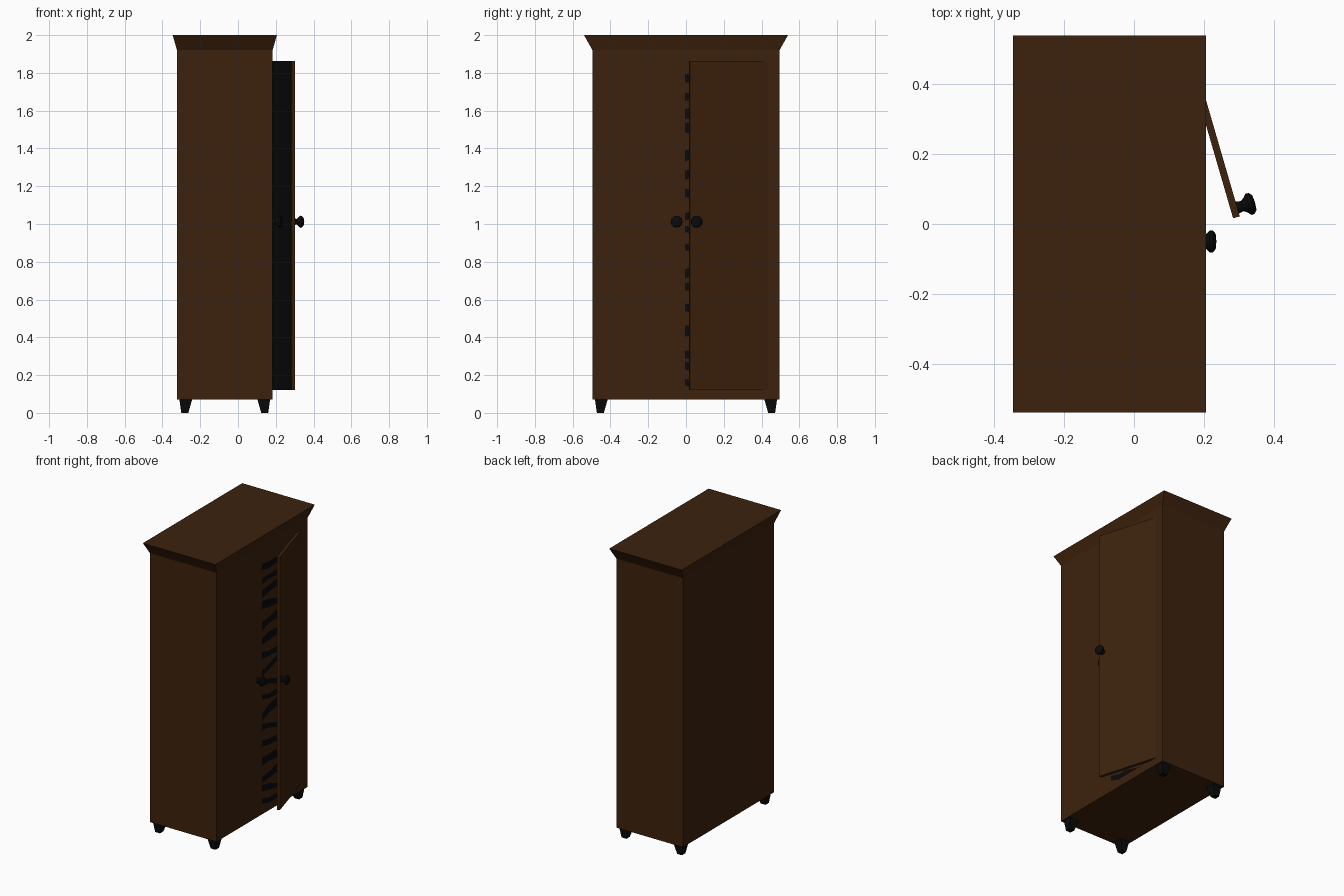
import bpy, bmesh, math, random
from mathutils import Matrix, Vector

random.seed(4)
if "Cube" in bpy.data.objects:
    bpy.data.objects.remove(bpy.data.objects["Cube"])


def material(name, rgb):
    m = bpy.data.materials.new(name)
    m.use_nodes = True
    m.diffuse_color = (*rgb, 1)
    m.node_tree.nodes["Principled BSDF"].inputs["Base Color"].default_value = (*rgb, 1)
    return m


WOOD = material("dark brown wood", (0.046, 0.016, 0.004))
BLACK = material("black", (0.003, 0.003, 0.003))


def finish(name, bm, *mats, smooth=False):
    bmesh.ops.recalc_face_normals(bm, faces=bm.faces)
    mesh = bpy.data.meshes.new(name)
    bm.to_mesh(mesh)
    bm.free()
    for m in mats:
        mesh.materials.append(m)
    ob = bpy.data.objects.new(name, mesh)
    bpy.context.collection.objects.link(ob)
    if smooth:
        bpy.ops.object.select_all(action="DESELECT")
        ob.select_set(True)
        bpy.context.view_layer.objects.active = ob
        bpy.ops.object.shade_smooth_by_angle(angle=math.radians(40))
    return ob


def frustum(low, high, z0, z1):
    """Block between two rectangles, each (x0, x1, y0, y1)."""
    bm = bmesh.new()
    rings = []
    for (x0, x1, y0, y1), z in ((low, z0), (high, z1)):
        rings.append([bm.verts.new((x, y, z)) for x, y in
                      ((x0, y0), (x1, y0), (x1, y1), (x0, y1))])
    a, b = rings
    bm.faces.new(a)
    bm.faces.new(b)
    for i in range(4):
        j = (i + 1) % 4
        bm.faces.new((a[i], a[j], b[j], b[i]))
    return bm


# Cabinet body and flared cornice
FRONT, BACK, HALF = 0.183, -0.323, 0.495
BOTTOM, NECK = 0.07, 1.92
plan = (BACK, FRONT, -HALF, HALF)
finish("cabinet_body", frustum(plan, plan, BOTTOM, NECK), WOOD)
wide = (BACK - 0.023, FRONT + 0.023, -0.54, 0.54)
finish("cornice", frustum(plan, wide, NECK, 2.0), WOOD)

# Four tapered feet, mirrored about the cabinet centre
middle = (FRONT + BACK) / 2
for sx, x_name in ((1, "front"), (-1, "back")):
    for sy, y_name in ((1, "left"), (-1, "right")):
        def foot_plan(outer, inner):
            xs = sorted(middle + sx * (0.253 - d) for d in (outer, inner))
            ys = sorted(sy * (HALF - d) for d in (outer, inner))
            return (*xs, *ys)
        finish(f"{x_name}_{y_name}_foot",
               frustum(foot_plan(0.023, 0.06), foot_plan(0.013, 0.08), 0, BOTTOM), BLACK)

# Doorway behind the open door: irregular black bands on the wood
DOOR_LOW, DOOR_HIGH = 0.122, 1.862
bm = bmesh.new()
columns = [-0.004, 0.07, 0.15, 0.24, 0.33]
z = DOOR_LOW
while z < DOOR_HIGH - 0.09:
    height = random.uniform(0.04, 0.065)
    tilt = random.uniform(-0.3, 0.3)
    pairs = []
    for y in columns:
        mid = z + height / 2 + tilt * (y - 0.08) + random.uniform(-0.008, 0.008)
        half = height / 2 * random.uniform(0.7, 1.1)
        ends = [min(max(mid + s * half, DOOR_LOW), DOOR_HIGH) for s in (-1, 1)]
        pairs.append([bm.verts.new((FRONT + 0.002, y, e)) for e in ends])
    for p, q in zip(pairs, pairs[1:]):
        bm.faces.new((p[0], q[0], q[1], p[1]))
    z += height + random.uniform(0.035, 0.065)
finish("doorway_bands", bm, BLACK)

# Open door, with a black inner face
hinge, tip = Vector((FRONT, 0.435, 0)), Vector((0.303, 0.022, 0))
along = (tip - hinge).normalized()
outward = Vector((-along.y, along.x, 0))
length, THICK = (tip - hinge).length, 0.02
bm = frustum((0, length, -THICK, 0), (0, length, -THICK, 0), DOOR_LOW, DOOR_HIGH)
bmesh.ops.recalc_face_normals(bm, faces=bm.faces)
for f in bm.faces:
    f.material_index = 1 if f.normal.y < -0.9 else 0
frame = Matrix((along, outward, Vector((0, 0, 1)))).transposed().to_4x4()
bm.transform(Matrix.Translation(hinge) @ frame)
finish("open_door", bm, WOOD, BLACK)


# Turned knobs
def knob(name, base, direction):
    profile = [(0.018, -0.002), (0.015, 0.015), (0.022, 0.025), (0.032, 0.034),
               (0.031, 0.043), (0.022, 0.051), (0, 0.053)]
    bm = bmesh.new()
    vs = [bm.verts.new((r, 0, h)) for r, h in profile]
    edges = [bm.edges.new(pair) for pair in zip(vs, vs[1:])]
    bmesh.ops.spin(bm, geom=vs + edges, cent=(0, 0, 0), axis=(0, 0, 1),
                   angle=math.tau, steps=12)
    bmesh.ops.remove_doubles(bm, verts=bm.verts, dist=0.0001)
    turn = direction.to_track_quat("Z", "Y").to_matrix().to_4x4()
    bm.transform(Matrix.Translation(base) @ turn)
    finish(name, bm, BLACK, smooth=True)


KNOB_Z = 1.012
knob("closed_door_knob", Vector((FRONT, -0.05, KNOB_Z)), Vector((1, 0, 0)))
knob("open_door_knob", tip - along * 0.026 + Vector((0, 0, KNOB_Z)), outward)
